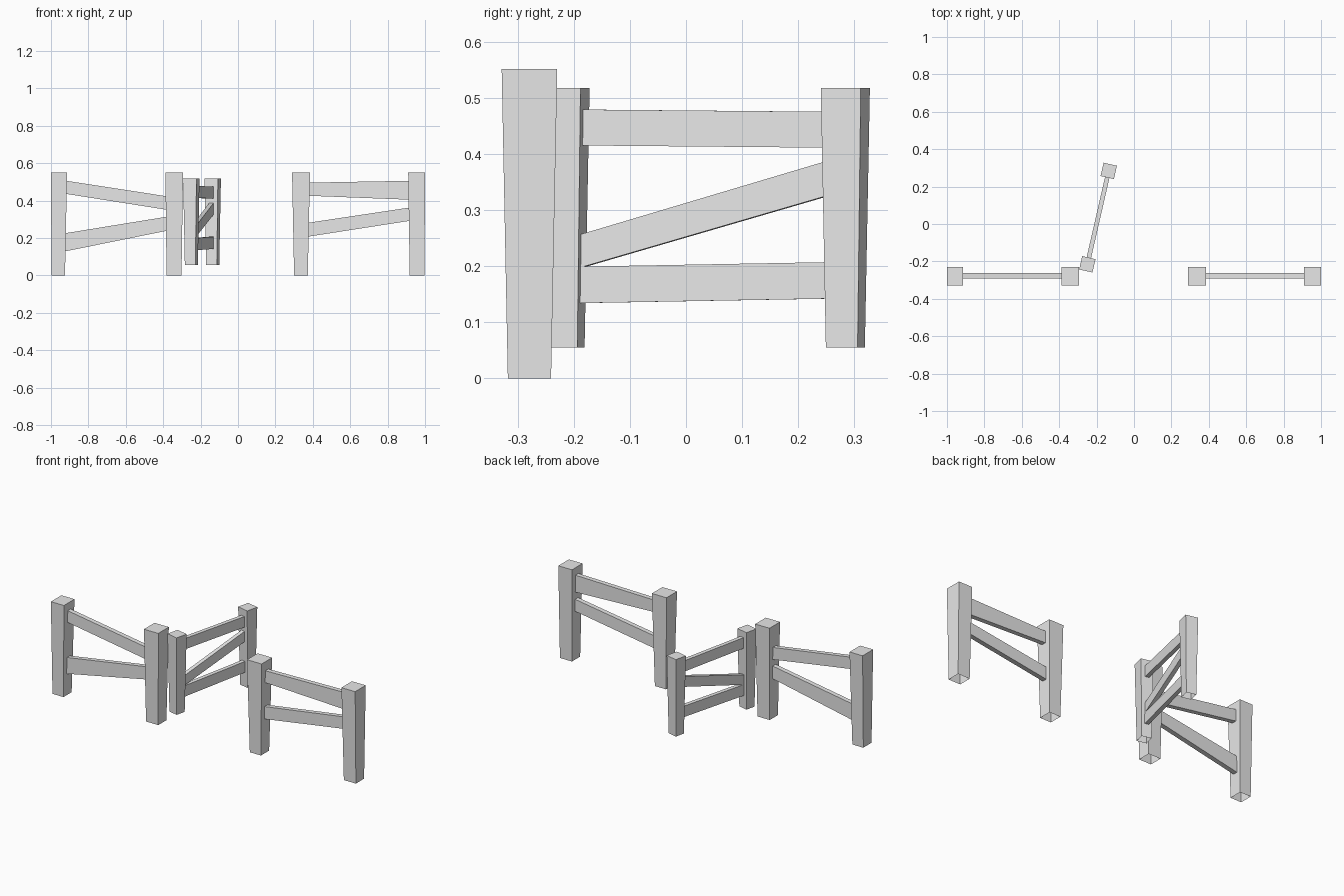
import bpy, bmesh, math
from mathutils import Vector

cube = bpy.data.objects.get("Cube")
if cube:
    bpy.data.objects.remove(cube, do_unlink=True)

grey = bpy.data.materials.new("plain_grey")
grey.use_nodes = True
grey.diffuse_color = (0.8, 0.8, 0.8, 1)
grey.node_tree.nodes["Principled BSDF"].inputs["Base Color"].default_value = (0.8, 0.8, 0.8, 1)


def prism(name, start, end, cap_start=True):
    """Flat-sided block lofted between two four-cornered ends."""
    bm = bmesh.new()
    a = [bm.verts.new(p) for p in start]
    b = [bm.verts.new(p) for p in end]
    for i in range(4):
        j = (i + 1) % 4
        bm.faces.new((a[i], a[j], b[j], b[i]))
    bm.faces.new(b)
    if cap_start:
        bm.faces.new(a[::-1])
    bmesh.ops.recalc_face_normals(bm, faces=bm.faces)
    mesh = bpy.data.meshes.new(name)
    bm.to_mesh(mesh)
    bm.free()
    mesh.materials.append(grey)
    ob = bpy.data.objects.new(name, mesh)
    bpy.context.collection.objects.link(ob)
    return ob


def post(name, low, high, y, depth_low, depth_high, z0, z1):
    """Tapered post, open underneath; low and high are its x spans."""
    def ring(span, depth, z):
        x0, x1 = span
        d = depth / 2
        return [(x0, y - d, z), (x1, y - d, z), (x1, y + d, z), (x0, y + d, z)]
    return prism(name, ring(low, depth_low, z0), ring(high, depth_high, z1), False)


def rail(name, x0, span0, x1, span1, y, thick):
    """Board running along x; each span is its bottom and top height."""
    def ring(x, span):
        t = thick / 2
        return [(x, y - t, span[0]), (x, y + t, span[0]),
                (x, y + t, span[1]), (x, y - t, span[1])]
    return prism(name, ring(x0, span0), ring(x1, span1))


# Fixed fence posts
FENCE_Y = -0.279
for name, low, high in (
        ("right_outer_post", (-0.997, -0.925), (-1.0, -0.914)),
        ("right_inner_post", (-0.382, -0.302), (-0.388, -0.294)),
        ("left_inner_post", (0.300, 0.373), (0.289, 0.385)),
        ("left_outer_post", (0.918, 0.997), (0.910, 1.0))):
    post(name, low, high, FENCE_Y, 0.077, 0.099, 0, 0.551)

# Fixed fence rails
for name, x0, s0, x1, s1 in (
        ("right_upper_rail", -0.925, (0.437, 0.507), -0.38, (0.351, 0.423)),
        ("right_lower_rail", -0.928, (0.128, 0.225), -0.38, (0.239, 0.314)),
        ("left_upper_rail", 0.375, (0.426, 0.496), 0.917, (0.405, 0.506)),
        ("left_lower_rail", 0.372, (0.207, 0.281), 0.918, (0.292, 0.363))):
    rail(name, x0, s0, x1, s1, -0.277, 0.028)

# Open gate, built along x from its hinge post, then swung into place
hinge = Vector((-0.2495, -0.2155, 0))
free = Vector((-0.135, 0.284, 0))
swing = free - hinge
length = swing.length
gate = []
for name, x in (("gate_hinge_post", 0), ("gate_free_post", length)):
    gate.append(post(name, (x - 0.029, x + 0.029), (x - 0.0365, x + 0.0365),
                     0, 0.058, 0.073, 0.055, 0.517))
for name, s0, s1 in (
        ("gate_upper_rail", (0.415, 0.479), (0.411, 0.475)),
        ("gate_diagonal_brace", (0.197, 0.256), (0.326, 0.388)),
        ("gate_lower_rail", (0.134, 0.199), (0.142, 0.207))):
    gate.append(rail(name, 0.029, s0, length - 0.029, s1, 0, 0.024))
for ob in gate:
    ob.location = hinge
    ob.rotation_euler.z = math.atan2(swing.y, swing.x)
